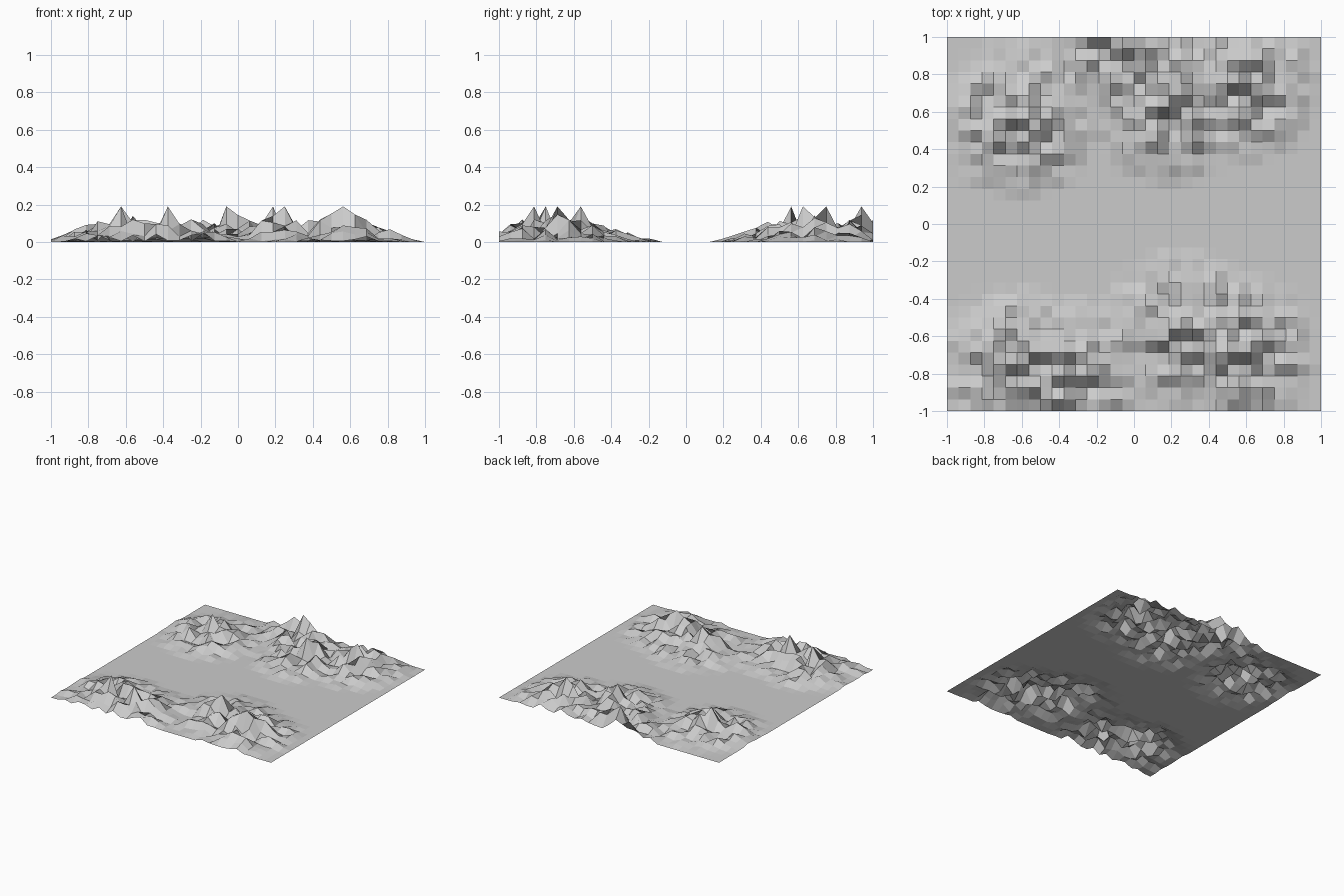
import bpy, bmesh, math, random

if "Cube" in bpy.data.objects:
    bpy.data.objects.remove(bpy.data.objects["Cube"])

random.seed(7)
HEIGHT, RADIUS, CELLS = 0.19, 0.42, 32

# Summit positions of the rocky hills either side of the flat valley
PEAKS = [(-0.625, 0.5625), (-0.0625, 0.9375), (0.1875, 0.625), (0.5625, 0.75),
         (-0.625, -0.75), (-0.375, -0.8125), (0.25, -0.5625), (0.5625, -0.6875)]


def hill_height(x, y):
    # Cone falloff from the nearest summit, roughened by a random factor
    d = min(math.hypot(x - px, y - py) for px, py in PEAKS)
    if d < 0.01:
        return HEIGHT
    return HEIGHT * max(0.0, 1 - d / RADIUS) * random.uniform(0.0, 0.95)


# Terrain sheet: flat-shaded square grid with displaced vertices
bm = bmesh.new()
bmesh.ops.create_grid(bm, x_segments=CELLS, y_segments=CELLS, size=1.0)
for v in bm.verts:
    v.co.z = hill_height(v.co.x, v.co.y)
mesh = bpy.data.meshes.new("terrain")
bm.to_mesh(mesh)
bm.free()
terrain = bpy.data.objects.new("terrain", mesh)
bpy.context.collection.objects.link(terrain)
